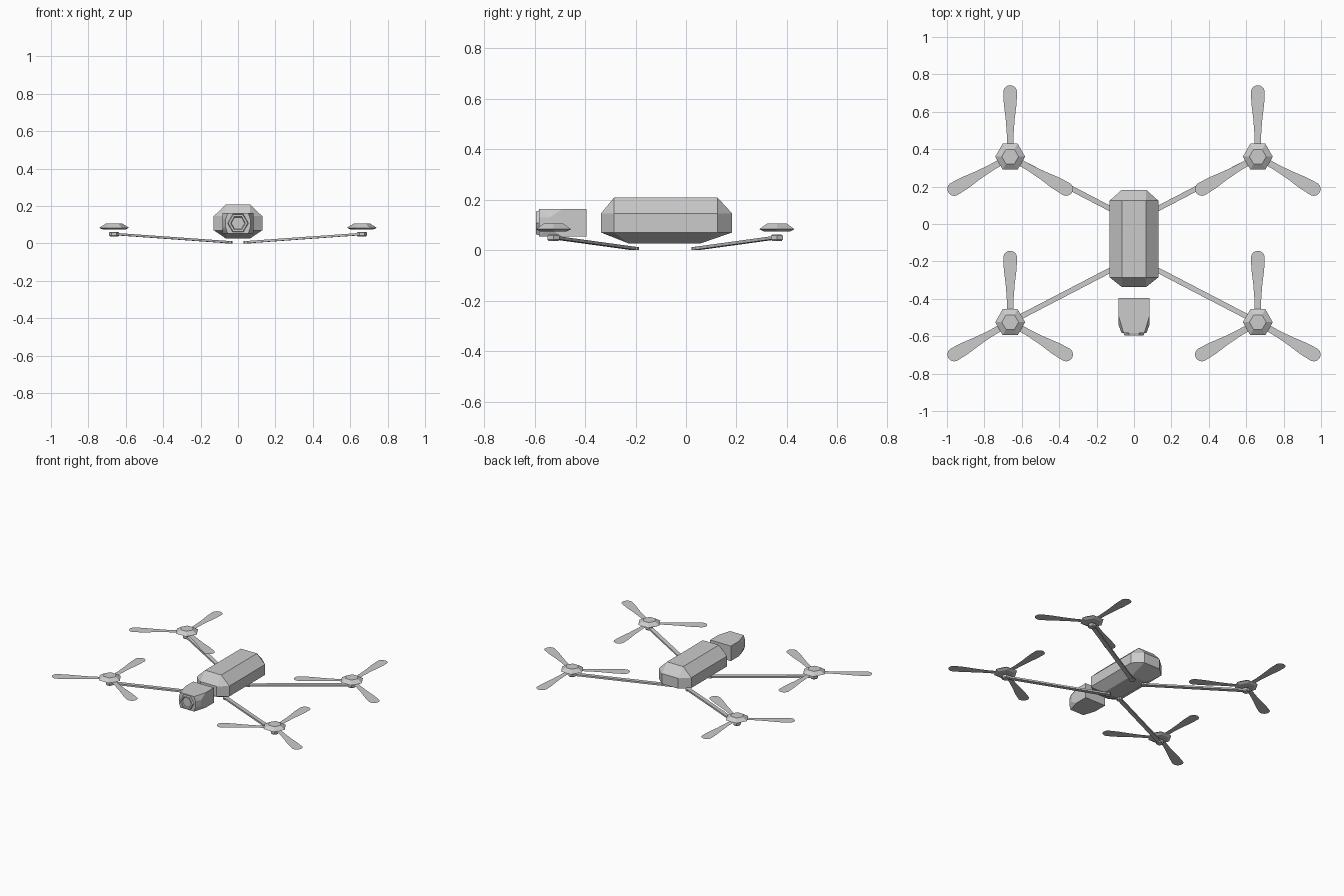
import bpy, bmesh
from math import sin, cos, pi, radians
from mathutils import Vector

if "Cube" in bpy.data.objects:
    bpy.data.objects.remove(bpy.data.objects["Cube"])


def finish(name, bm):
    bmesh.ops.recalc_face_normals(bm, faces=bm.faces)
    mesh = bpy.data.meshes.new(name)
    bm.to_mesh(mesh)
    bm.free()
    obj = bpy.data.objects.new(name, mesh)
    bpy.context.collection.objects.link(obj)
    return obj


def hull(name, points):
    """Faceted convex block from its corner points."""
    bm = bmesh.new()
    for p in points:
        bm.verts.new(p)
    bmesh.ops.convex_hull(bm, input=bm.verts)
    bmesh.ops.dissolve_limit(bm, angle_limit=radians(1), verts=bm.verts, edges=bm.edges)
    return finish(name, bm)


def lathe(name, centre, profile, sides=6, axis='Z'):
    """Capped stack of polygon rings; profile is (radius, height) pairs."""
    bm = bmesh.new()
    rings = []
    for r, h in profile:
        ring = []
        for k in range(sides):
            a = 2 * pi * k / sides
            c, s = r * cos(a), r * sin(a)
            p = Vector((c, s, h)) if axis == 'Z' else Vector((c, h, s))
            ring.append(bm.verts.new(Vector(centre) + p))
        rings.append(ring)
    for a, b in zip(rings, rings[1:]):
        for k in range(sides):
            j = (k + 1) % sides
            bm.faces.new((a[k], a[j], b[j], b[k]))
    bm.faces.new(rings[0])
    bm.faces.new(rings[-1])
    return finish(name, bm)


# Body: box with chamfered edges and a tapered underside
pts = []
for sx in (-1, 1):
    for z in (0.07, 0.145):
        for y_side, y_end in ((-0.285, -0.337), (0.125, 0.183)):
            pts += [(sx * 0.13, y_side, z), (sx * 0.065, y_end, z)]
    pts += [(sx * 0.065, y, 0.208) for y in (-0.285, 0.125)]
    pts += [(sx * 0.065, y, 0.026) for y in (-0.226, 0.056)]
hull("body", pts)

# Camera head: block with cut front corners
pts = []
for sx in (-1, 1):
    for z in (0.054, 0.163):
        pts += [(sx * 0.083, -0.395, z), (sx * 0.083, -0.49, z), (sx * 0.055, -0.583, z)]
    for z in (0.086, 0.13):
        pts += [(sx * 0.083, -0.54, z), (sx * 0.066, -0.583, z)]
hull("camera_head", pts)

# Lens: hexagonal ring with a recessed centre
lathe("camera_lens", (0, 0, 0.108),
      [(0.057, -0.580), (0.052, -0.595), (0.04, -0.595), (0.036, -0.586)], axis='Y')


def arm(name, start, end):
    """Thin flat strut between two points."""
    a, b = Vector(start), Vector(end)
    side = (b - a).cross(Vector((0, 0, 1))).normalized() * 0.014
    up = Vector((0, 0, 0.006))
    return hull(name, [p + s * side + t * up for p in (a, b) for s in (-1, 1) for t in (-1, 1)])


def blades(name, centre):
    """Three flat paddle blades with round tips."""
    bm = bmesh.new()
    half = [(0.03, 0.017), (0.12, 0.018), (0.20, 0.024), (0.28, 0.034)]
    tip = [(0.345 + 0.037 * cos(a), 0.037 * sin(a))
           for a in (radians(d) for d in range(-100, 101, 20))]
    outline = [(r, -w) for r, w in half] + tip + [(r, w) for r, w in reversed(half)]
    for k in range(3):
        t = radians(90 + 120 * k)
        bm.faces.new([bm.verts.new((centre[0] + r * cos(t) - w * sin(t),
                                    centre[1] + r * sin(t) + w * cos(t), 0.081))
                      for r, w in outline])
    return finish(name, bm)


# Four arms with rotors, left/right and front/back
for side, sx in (("left", -1), ("right", 1)):
    for end, y, dy in (("front", -0.525, 0.318), ("back", 0.36, -0.318)):
        tag = f"{end}_{side}"
        x, root = sx * 0.662, (sx * 0.05, y + dy, 0.0065)
        arm(tag + "_arm", root, (x, y, 0.05))
        lathe(tag + "_arm_root", (root[0], root[1], 0), [(0.02, 0), (0.02, 0.013)], sides=8)
        lathe(tag + "_motor", (x, y, 0),
              [(0.022, 0.036), (0.027, 0.042), (0.027, 0.057), (0.022, 0.061)])
        lathe(tag + "_rotor_hub", (x, y, 0),
              [(0.058, 0.073), (0.08, 0.083), (0.045, 0.105)])
        blades(tag + "_rotor_blades", (x, y))
